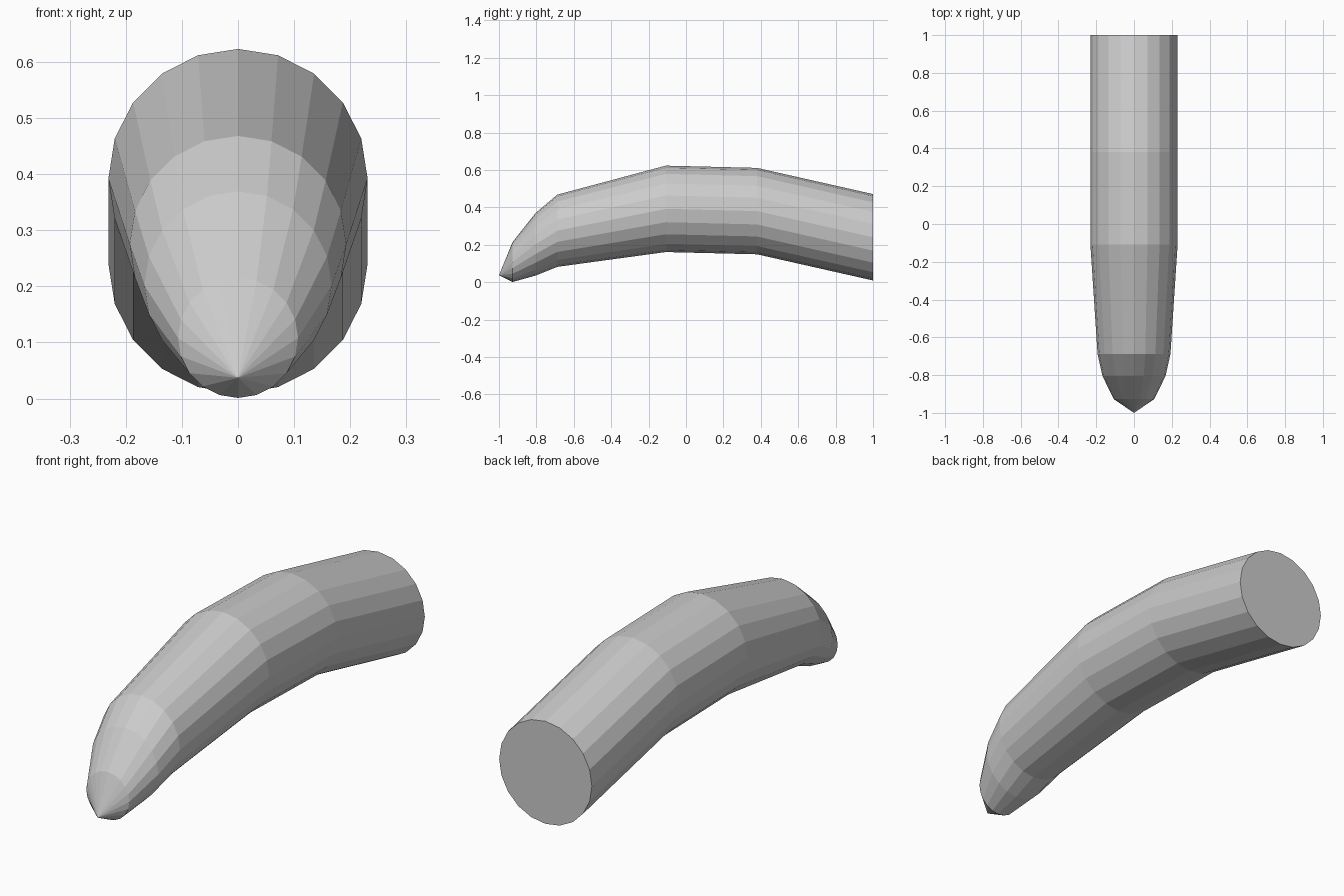
import bpy, bmesh
from math import sin, cos, tau

if "Cube" in bpy.data.objects:
    bpy.data.objects.remove(bpy.data.objects["Cube"])

SIDES = 20
# Upright cross-sections along the bend: y, centre z, radius
RINGS = [
    (-0.927, 0.108, 0.107),
    (-0.805, 0.202, 0.167),
    (-0.688, 0.275, 0.193),
    (-0.108, 0.392, 0.231),
    (0.38, 0.380, 0.231),
    (1.0, 0.240, 0.231),
]
TIP = (0, -1.0, 0.037)

bm = bmesh.new()


def add_ring(y, z, r):
    return [bm.verts.new((r * sin(tau * i / SIDES), y, z + r * cos(tau * i / SIDES)))
            for i in range(SIDES)]


loops = [add_ring(*ring) for ring in RINGS]
tip = bm.verts.new(TIP)

# Pointed nose
for i in range(SIDES):
    bm.faces.new((tip, loops[0][i], loops[0][(i + 1) % SIDES]))

# Bent tube walls
for a, b in zip(loops, loops[1:]):
    for i in range(SIDES):
        j = (i + 1) % SIDES
        bm.faces.new((a[i], b[i], b[j], a[j]))

# Flat rear cap
bm.faces.new(loops[-1])
bmesh.ops.recalc_face_normals(bm, faces=bm.faces)

mesh = bpy.data.meshes.new("curved_pointed_tube")
bm.to_mesh(mesh)
bm.free()
bpy.context.collection.objects.link(bpy.data.objects.new("curved_pointed_tube", mesh))
